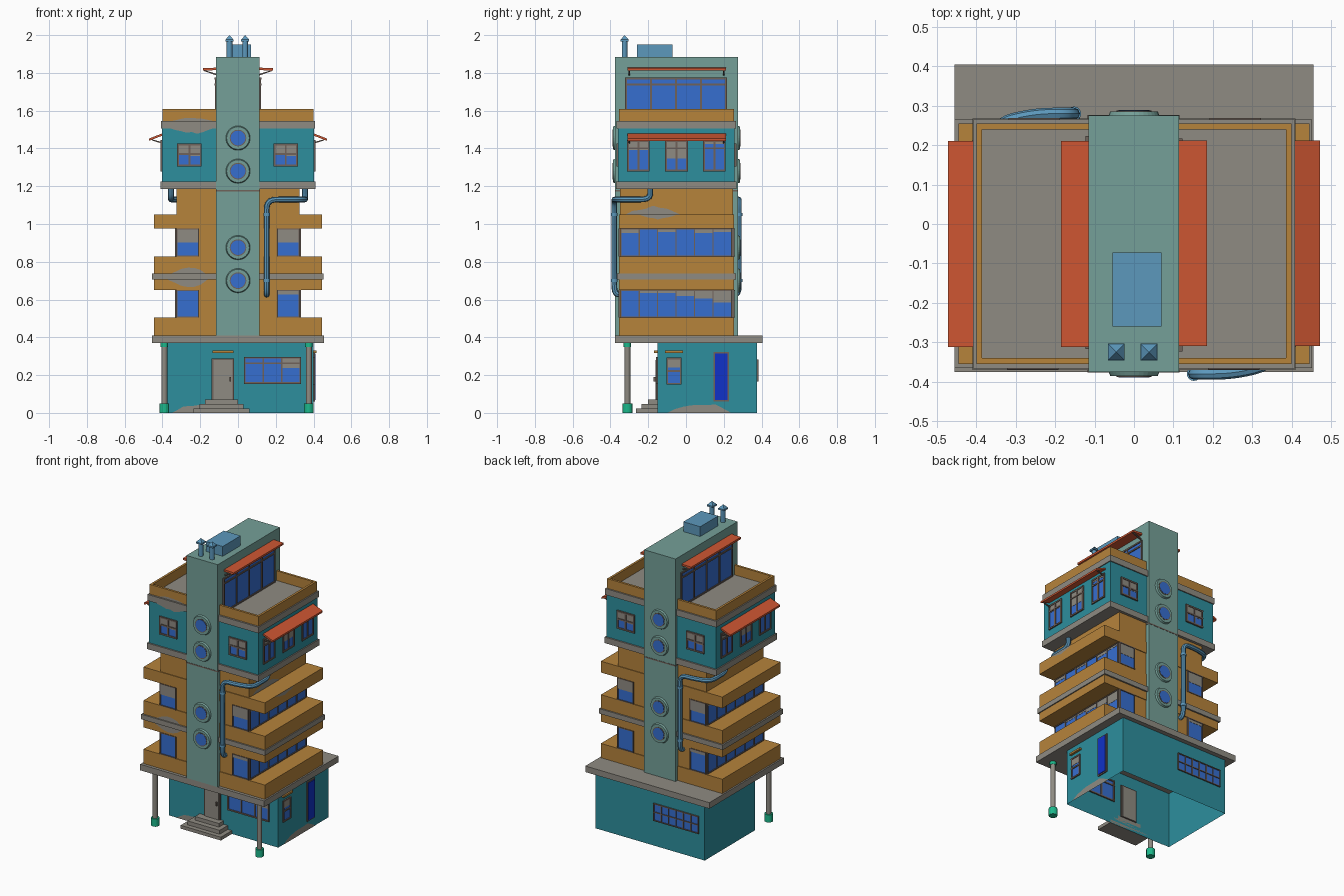
import bpy, bmesh, math, random
from mathutils import Matrix, Vector

if "Cube" in bpy.data.objects:
    bpy.data.objects.remove(bpy.data.objects["Cube"])
random.seed(4)

def mat(name, r, g, b):
    m = bpy.data.materials.new(name)
    m.diffuse_color = [((c / 255 + .055) / 1.055) ** 2.4 for c in (r, g, b)] + [1]
    m.use_nodes = True
    m.node_tree.nodes["Principled BSDF"].inputs["Base Color"].default_value = m.diffuse_color
    return m

TEAL = mat("teal paint", 45, 143, 158)
SAGE = mat("sage plaster", 117, 160, 152)
OCHRE = mat("ochre plaster", 182, 131, 59)
GREY = mat("concrete grey", 143, 139, 130)
GLASS = mat("window blue", 54, 110, 208)
DEEP = mat("deep blue", 16, 50, 200)
ORANGE = mat("awning orange", 206, 86, 50)
STEEL = mat("steel blue", 92, 152, 188)
GREEN = mat("jade green", 28, 185, 140)
FRAME = mat("frame brown", 112, 98, 90)

# Back and left details are the front and right ones turned half way about the tower axis
TURN = Matrix.Translation((0, -.05, 0)) @ Matrix.Rotation(math.pi, 4, 'Z') @ Matrix.Translation((0, .05, 0))

def twin(ob):
    c = ob.copy()
    c.name = ob.name + "_opposite"
    c.matrix_world = TURN @ ob.matrix_world
    bpy.context.collection.objects.link(c)
    return c

def finish(name, bm, mats):
    bmesh.ops.recalc_face_normals(bm, faces=bm.faces)
    me = bpy.data.meshes.new(name)
    bm.to_mesh(me)
    bm.free()
    for m in mats:
        me.materials.append(m)
    ob = bpy.data.objects.new(name, me)
    bpy.context.collection.objects.link(ob)
    return ob

def boxes(name, items):
    """items: (x0, x1, y0, y1, z0, z1, material)"""
    bm, mats = bmesh.new(), []
    for x0, x1, y0, y1, z0, z1, m in items:
        if m not in mats:
            mats.append(m)
        M = Matrix.Translation(((x0 + x1) / 2, (y0 + y1) / 2, (z0 + z1) / 2)) @ Matrix.Diagonal((x1 - x0, y1 - y0, z1 - z0, 1))
        vs = bmesh.ops.create_cube(bm, size=1, matrix=M)['verts']
        for f in {f for v in vs for f in v.link_faces}:
            f.material_index = mats.index(m)
    return finish(name, bm, mats)

def box(name, x0, x1, y0, y1, z0, z1, m):
    return boxes(name, [(x0, x1, y0, y1, z0, z1, m)])

def plate(axis, pos, u0, u1, z0, z1, t, m):
    """thin box centred on a wall facing along axis"""
    return (pos - t, pos + t, u0, u1, z0, z1, m) if axis == 'x' else (u0, u1, pos - t, pos + t, z0, z1, m)

def window(name, axis, pos, u0, u1, z0, z1, cols=2, rails=(), blinds=(), w=.006):
    P = lambda *a: plate(axis, pos, *a)
    items = [P(u0, u1, z0, z1, .003, GLASS)]
    step = (u1 - u0) / cols
    for i, b in enumerate(blinds):
        if b:
            items.append(P(u0 + i * step, u0 + (i + 1) * step, z1 - b * (z1 - z0), z1, .0045, GREY))
    for i in range(cols + 1):
        u = u0 + i * step
        items.append(P(u - w / 2, u + w / 2, z0, z1, .008, FRAME))
    for z in (z0, z1, *[z0 + r * (z1 - z0) for r in rails]):
        items.append(P(u0 - w / 2, u1 + w / 2, z - w / 2, z + w / 2, .0085, FRAME))
    return boxes(name, items)

def prism(name, profile, y0, y1, m):
    bm = bmesh.new()
    f = bm.faces.new([bm.verts.new((x, y0, z)) for x, z in profile])
    r = bmesh.ops.extrude_face_region(bm, geom=[f])
    bmesh.ops.translate(bm, vec=(0, y1 - y0, 0), verts=[g for g in r['geom'] if isinstance(g, bmesh.types.BMVert)])
    return finish(name, bm, [m])

def cyl(name, c, r1, r2, h, m, axis='Z', n=16):
    bm = bmesh.new()
    rot = Matrix.Rotation(math.pi / 2, 4, 'X') if axis == 'Y' else Matrix.Rotation(math.pi / 4, 4, 'Z')
    bmesh.ops.create_cone(bm, cap_ends=True, segments=n, radius1=r1, radius2=r2, depth=h, matrix=Matrix.Translation(c) @ rot)
    return finish(name, bm, [m])

def patch(name, axis, pos, u0, u1, z0, z1, low=True, high=True):
    """ragged lens of bare plaster lying on a wall"""
    zc = (z0 + z1) / 2 if low and high else (z0 if high else z1)
    top, bot = [], []
    for i in range(9):
        t = i / 8
        k = math.sin(math.pi * t) * random.uniform(.6, 1)
        u = u0 + t * (u1 - u0)
        top.append((u, zc + (z1 - zc) * k))
        if 0 < i < 8:
            bot.append((u, zc + (z0 - zc) * k))
    pts = top + (bot[::-1] if low else [])if high else [(u0, zc)] + bot + [(u1, zc)]
    bm = bmesh.new()
    bm.faces.new([bm.verts.new((pos, u, z) if axis == 'x' else (u, pos, z)) for u, z in pts])
    return finish(name, bm, [GREY])

# Ground floor shell, open underneath
ground = box("ground_floor", -.4, .4, -.15, .375, 0, .375, TEAL)
bm = bmesh.new()
bm.from_mesh(ground.data)
bmesh.ops.delete(bm, geom=[f for f in bm.faces if f.normal.z < -.5], context='FACES')
bm.to_mesh(ground.data)
bm.free()
box("ground_slab", -.455, .455, -.375, .405, .37, .41, GREY)

# Entrance: steps, door, windows
boxes("entrance_steps", [(-.235, .06, -.265, -.15, 0, .022, GREY), (-.205, .03, -.235, -.15, .022, .048, GREY),
                         (-.175, 0, -.2, -.15, .048, .072, GREY)])
boxes("front_door", [(-.14, -.02, -.158, -.142, .072, .288, FRAME), (-.13, -.03, -.161, -.139, .072, .279, GREY),
                     (-.045, -.038, -.172, -.16, .165, .19, FRAME), (-.135, -.025, -.17, -.15, .318, .33, OCHRE)])
window("front_shop_window", 'y', -.15, .035, .33, .158, .292, 3, (.78,), (0, 0, .4), .009)
window("back_strip_window", 'y', .375, -.355, -.03, .17, .28, 6, (.5,))
window("side_small_window", 'x', .4, -.1, -.028, .155, .288, 1, (.5,), (.35,), .009)
box("side_window_hood", .4, .415, -.11, -.015, .318, .33, OCHRE)
boxes("side_blue_door", [(.392, .407, .145, .228, .06, .322, FRAME), (.395, .411, .153, .22, .068, .314, DEEP)])

# Slab posts
for i, x in enumerate((-.39, .375)):
    cyl(f"post_{i}", (x, -.31, .2), .016, .016, .36, GREY)
    cyl(f"post_foot_{i}", (x, -.31, .025), .026, .026, .05, GREEN)
    cyl(f"post_collar_{i}", (x, -.31, .36), .02, .02, .02, GREEN)

# Middle body with balcony bands
box("middle_body", -.325, .325, -.35, .25, .41, 1.19, OCHRE)
for i, (z0, z1) in enumerate(((.41, .505), (.65, .828), (.975, 1.05))):
    box(f"balcony_band_{i}", -.445, .445, -.355, .255, z0, z1, OCHRE)
box("balcony_slab", -.455, .452, -.365, .265, .705, .738, GREY)
for i, (z0, z1) in enumerate(((.508, .648), (.83, .973))):
    side = ((0, .1, .1, .2, .3, .45), (.15, 0, .1, 0, .15, .1))[i]
    twin(window(f"side_gallery_window_{i}", 'x', .325, -.345, .24, z0, z1, 6, (), side))
    twin(window(f"corner_window_left_{i}", 'y', -.35, -.322, -.21, z0, z1, 1, (), ((0, .5)[i],)))
    twin(window(f"corner_window_right_{i}", 'y', -.35, .21, .322, z0, z1, 1, (), ((.15, .5)[i],)))

# Upper floor with slabs and roof parapet
box("upper_floor", -.402, .402, -.36, .258, 1.22, 1.51, TEAL)
box("upper_floor_slab", -.41, .41, -.37, .268, 1.185, 1.225, GREY)
box("roof_slab", -.408, .408, -.367, .265, 1.505, 1.546, GREY)
boxes("roof_parapet", [(-.4, -.385, -.355, .255, 1.546, 1.61, OCHRE), (.385, .4, -.355, .255, 1.546, 1.61, OCHRE),
                       (-.385, .385, -.355, -.34, 1.546, 1.61, OCHRE), (-.385, .385, .24, .255, 1.546, 1.61, OCHRE)])
for i, y in enumerate((-.252, -.05, .15)):
    twin(window(f"upper_side_window_{i}", 'x', .402, y - .055, y + .055, 1.283, 1.44, 2, (.75,), ((.3, .3), (.6, .6), (.1, .1))[i], .01))
for i, x in enumerate((-.257, .253)):
    twin(window(f"upper_front_window_{i}", 'y', -.36, x - .06, x + .06, 1.31, 1.42, 2, (.55,), (.5, .55), .01))

# Central tower with portholes
box("tower", -.116, .114, -.375, .275, .41, 1.885, SAGE)
box("tower_seam", -.1175, .1155, -.3765, .2765, 1.172, 1.18, FRAME)
for i, z in enumerate((.7, .875, 1.28, 1.455)):
    twin(cyl(f"porthole_ring_{i}", (0, -.38, z), .065, .06, .012, SAGE, 'Y', 32))
    twin(cyl(f"porthole_rim_{i}", (0, -.3835, z), .044, .044, .009, FRAME, 'Y', 32))
    twin(cyl(f"porthole_glass_{i}", (0, -.385, z), .039, .039, .008, GLASS, 'Y', 32))
twin(window("penthouse_window", 'x', .115, -.318, .212, 1.55, 1.77, 4, (.86,), (), .01))

# Awnings and their brackets
twin(prism("penthouse_awning", [(.11, 1.815), (.185, 1.812), (.185, 1.825), (.11, 1.828)], -.31, .212, ORANGE))
twin(prism("side_awning", [(.4, 1.468), (.472, 1.44), (.472, 1.452), (.4, 1.48)], -.31, .212, ORANGE))
for i, y in enumerate((-.3, .2)):
    twin(prism(f"penthouse_bracket_{i}", [(.11, 1.785), (.18, 1.81), (.18, 1.816), (.11, 1.793)], y - .004, y + .004, FRAME))
    twin(prism(f"side_bracket_{i}", [(.4, 1.425), (.455, 1.442), (.455, 1.448), (.4, 1.433)], y - .004, y + .004, FRAME))

# Roof equipment
box("roof_unit", -.054, .07, -.26, -.072, 1.885, 1.95, STEEL)
for i, x in enumerate((-.045, .038)):
    cyl(f"chimney_{i}", (x, -.325, 1.93), .015, .015, .1, STEEL)
    cyl(f"chimney_collar_{i}", (x, -.325, 1.972), .03, .03, .01, STEEL, n=4)
    cyl(f"chimney_cap_{i}", (x, -.325, 1.988), .03, 0, .024, STEEL, n=4)

# Drain pipes with rounded bends
def pipe(name, pts, radius, bend):
    P = [Vector(p) for p in pts]
    path = [P[0]]
    for a, b, c in zip(P, P[1:], P[2:]):
        s = b + (a - b).normalized() * min(bend, (a - b).length * .48)
        e = b + (c - b).normalized() * min(bend, (c - b).length * .48)
        path += [s.lerp(b, t / 6).lerp(b.lerp(e, t / 6), t / 6) for t in range(7)]
    path.append(P[-1])
    cu = bpy.data.curves.new(name, 'CURVE')
    cu.dimensions, cu.bevel_depth, cu.bevel_resolution, cu.use_fill_caps = '3D', radius, 2, True
    sp = cu.splines.new('POLY')
    sp.points.add(len(path) - 1)
    for q, v in zip(sp.points, path):
        q.co = (*v, 1)
    cu.materials.append(STEEL)
    ob = bpy.data.objects.new(name, cu)
    bpy.context.collection.objects.link(ob)
    bpy.ops.object.select_all(action='DESELECT')
    ob.select_set(True)
    bpy.context.view_layer.objects.active = ob
    bpy.ops.object.convert(target='MESH')
    bpy.ops.object.shade_smooth_by_angle()
    return bpy.context.object

twin(pipe("drain_pipe", [(.152, -.34, .625), (.152, -.38, .63), (.152, -.38, 1.128), (.25, -.38, 1.13),
                         (.355, -.355, 1.13), (.355, -.19, 1.13), (.355, -.19, 1.19)], .015, .05))
for i, z in enumerate((.7, 1.05)):
    twin(cyl(f"pipe_joint_{i}", (.152, -.38, z), .018, .018, .015, STEEL))

# Bare plaster patches
patch("patch_ground_front", 'y', -.152, -.35, -.12, 0, .06, low=False)
patch("patch_ground_side", 'x', .402, -.1, .24, 0, .065, low=False)
patch("patch_balcony", 'y', -.357, -.4, -.13, .66, .775)
patch("patch_roof_edge", 'y', -.362, -.36, -.13, 1.475, 1.507, high=False)
patch("patch_parapet", 'y', -.357, -.35, -.13, 1.545, 1.565, low=False)
patch("patch_body_side", 'x', .327, -.32, -.03, 1.05, 1.105, low=False)
patch("patch_balcony_side", 'x', .447, -.25, -.05, 1.02, 1.05, high=False)
